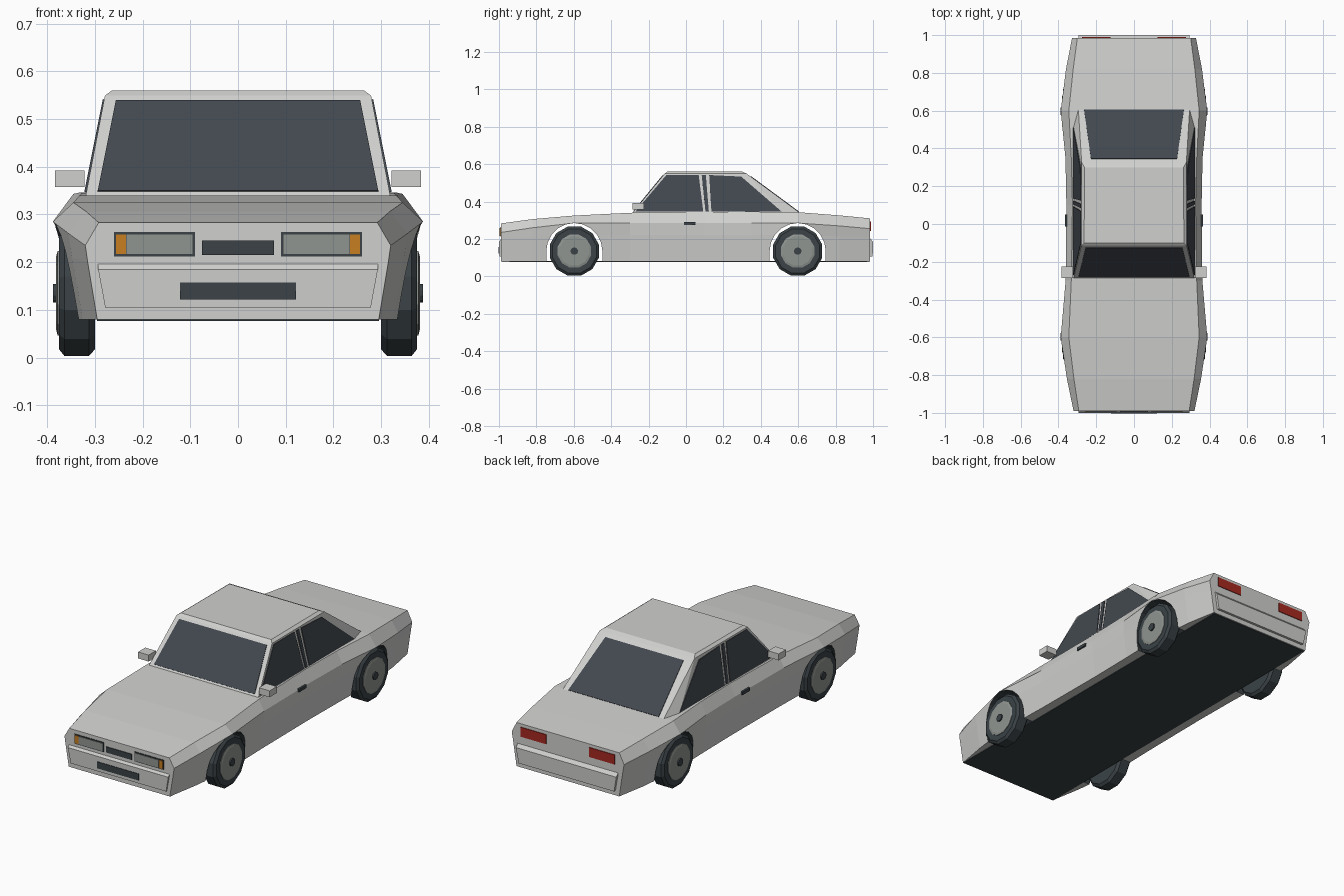
import bpy, bmesh, math
from mathutils import Vector

old = bpy.data.objects.get("Cube")
if old:
    bpy.data.objects.remove(old, do_unlink=True)


def material(name, r, g, b):
    m = bpy.data.materials.new(name)
    m.use_nodes = True
    m.diffuse_color = (r, g, b, 1)
    m.node_tree.nodes["Principled BSDF"].inputs["Base Color"].default_value = (r, g, b, 1)
    return m


PAINT = material("silver paint", 0.63, 0.63, 0.62)
GLASS = material("dark glass", 0.055, 0.065, 0.078)
RUBBER = material("black rubber", 0.043, 0.055, 0.062)
METAL = material("grey metal", 0.28, 0.30, 0.28)
AMBER = material("amber lamp", 0.58, 0.21, 0.015)
RED = material("red lamp", 0.38, 0.022, 0.014)


def make(name, verts, faces, *mats):
    """Mesh object with outward normals."""
    bm = bmesh.new()
    vs = [bm.verts.new(v) for v in verts]
    for f in faces:
        bm.faces.new([vs[i] for i in f])
    bmesh.ops.recalc_face_normals(bm, faces=bm.faces)
    me = bpy.data.meshes.new(name)
    bm.to_mesh(me)
    bm.free()
    for m in mats:
        me.materials.append(m)
    ob = bpy.data.objects.new(name, me)
    bpy.context.collection.objects.link(ob)
    return ob


def loft(name, rings, mat):
    """Skin a list of equal rings and cap both ends."""
    n = len(rings[0])
    faces = [tuple(range(n)), tuple(range((len(rings) - 1) * n, len(rings) * n))]
    for r in range(len(rings) - 1):
        for i in range(n):
            j = (i + 1) % n
            faces.append((r * n + i, r * n + j, r * n + n + j, r * n + n + i))
    return make(name, [v for ring in rings for v in ring], faces, mat)


def box(name, x0, x1, y0, y1, z0, z1, mat):
    ring = lambda z: [(x0, y0, z), (x1, y0, z), (x1, y1, z), (x0, y1, z)]
    return loft(name, [ring(z0), ring(z1)], mat)


def plate(name, pts, mat, lift=0.003):
    """Thin pane over a flat outline, raised along its outward normal."""
    pts = [Vector(p) for p in pts]
    n = (pts[1] - pts[0]).cross(pts[2] - pts[0]).normalized()
    if n.dot(sum(pts, Vector()) / len(pts) - Vector((0, 0.1, 0.3))) < 0:
        n = -n
    return loft(name, [[p - n * lift for p in pts], [p + n * lift for p in pts]], mat)


# Body shell: y, then half width and height of sill, waist, crease and deck edge
stations = [
    (-0.99, 0.295, 0.315, 0.20, 0.32, 0.235, 0.292, 0.283),
    (-0.82, 0.325, 0.348, 0.21, 0.355, 0.26, 0.318, 0.306),
    (-0.60, 0.352, 0.375, 0.22, 0.388, 0.285, 0.345, 0.325),
    (-0.30, 0.345, 0.358, 0.22, 0.362, 0.285, 0.332, 0.340),
    (0.10, 0.342, 0.355, 0.22, 0.358, 0.285, 0.326, 0.345),
    (0.35, 0.345, 0.360, 0.22, 0.363, 0.285, 0.332, 0.346),
    (0.60, 0.352, 0.375, 0.22, 0.388, 0.285, 0.345, 0.343),
    (0.82, 0.330, 0.350, 0.215, 0.360, 0.27, 0.322, 0.326),
    (0.985, 0.300, 0.320, 0.21, 0.328, 0.255, 0.300, 0.310),
]
rings = []
for y, ws, wm, zm, wc, zc, wt, zt in stations:
    half = [(ws, 0.08), (wm, zm), (wc, zc), (wt, zt)]
    rings.append([(x, y, z) for x, z in half] + [(-x, y, z) for x, z in reversed(half)])
body = loft("body_shell", rings, PAINT)

# Wheel arches cut through the shell
for y in (-0.597, 0.597):
    arc = [(y + 0.15 * math.cos(math.pi * i / 10), 0.135 + 0.15 * math.sin(math.pi * i / 10))
           for i in range(11)]
    outline = arc + [(y - 0.15, 0), (y + 0.15, 0)]
    cutter = loft("arch_cutter", [[(x, a, b) for a, b in outline] for x in (-0.6, 0.6)], RUBBER)
    cutter.hide_render = True
    mod = body.modifiers.new("arch", "BOOLEAN")
    mod.operation = "DIFFERENCE"
    mod.solver = "EXACT"
    mod.material_mode = "TRANSFER"
    mod.object = cutter
    bpy.context.view_layer.objects.active = body
    bpy.ops.object.modifier_apply(modifier=mod.name)
    bpy.data.objects.remove(cutter, do_unlink=True)

box("floor_panel", -0.295, 0.295, -0.985, 0.98, 0.077, 0.083, RUBBER)

# Cabin with tapered rear pillars and a chamfered roof
right = [(0.32, -0.29, 0.335), (0.322, 0.52, 0.335), (0.295, 0.615, 0.335),
         (0.279, -0.115, 0.549), (0.277, 0.325, 0.549), (0.264, -0.10, 0.56), (0.262, 0.30, 0.56)]
verts = right + [(-x, y, z) for x, y, z in right]
side = [(0, 1, 4, 3), (1, 2, 4), (3, 4, 6, 5)]
faces = side + [tuple(i + 7 for i in f) for f in side]
faces += [(0, 3, 10, 7), (2, 4, 11, 9), (3, 5, 12, 10), (4, 6, 13, 11), (5, 6, 13, 12),
          (0, 1, 2, 9, 8, 7)]
make("cabin", verts, faces, PAINT)


def screen(name, y_low, y_high, low, high, mat):
    """Symmetric pane; low and high are (half width, fraction of the slope)."""
    rows = []
    for w, t in (low, high):
        rows.append((w, y_low + (y_high - y_low) * t, 0.335 + 0.214 * t))
    (a, ya, za), (b, yb, zb) = rows
    plate(name, [(-a, ya, za), (a, ya, za), (b, yb, zb), (-b, yb, zb)], mat)


screen("windscreen", -0.29, -0.115, (0.294, 0.06), (0.256, 0.95), GLASS)
screen("rear_window", 0.615, 0.325, (0.264, 0.04), (0.228, 0.93), GLASS)

# Side glass: outlines in y and z laid onto the sloping cabin side
panes = {
    "front_side_window": [(-0.27, 0.347), (-0.105, 0.541), (0.068, 0.541), (0.092, 0.347)],
    "pillar_trim": [(0.104, 0.347), (0.084, 0.541), (0.106, 0.541), (0.122, 0.347)],
    "rear_side_window": [(0.136, 0.347), (0.124, 0.541), (0.295, 0.533), (0.51, 0.347)],
}
for s, tag in ((1, "left"), (-1, "right")):
    for name, outline in panes.items():
        plate(f"{name}_{tag}",
              [(s * (0.321 - (z - 0.335) * 0.2), y, z) for y, z in outline], GLASS, 0.0035)

# Bumpers: lower block with a sloped top edge
for s, name in ((-1, "front_bumper"), (1, "rear_bumper")):
    prof = [(0.96, 0.105), (0.998, 0.105), (1.0, 0.185), (0.985, 0.202), (0.96, 0.202)]
    loft(name, [[(x * (0.95 if z < 0.15 else 1), s * y, z) for y, z in prof]
                for x in (-0.293, 0.293)], PAINT)

# Front and rear fittings
box("upper_grille", -0.075, 0.075, -0.994, -0.986, 0.215, 0.245, RUBBER)
box("lower_grille", -0.122, 0.122, -1.002, -0.994, 0.122, 0.157, RUBBER)


def mirrored_box(name, x0, x1, *rest):
    box(name + "_left", x0, x1, *rest)
    box(name + "_right", -x1, -x0, *rest)


mirrored_box("lamp_surround", 0.09, 0.26, -0.993, -0.986, 0.212, 0.263, RUBBER)
mirrored_box("headlamp", 0.095, 0.234, -0.996, -0.988, 0.217, 0.258, METAL)
mirrored_box("indicator", 0.235, 0.256, -0.996, -0.988, 0.217, 0.258, AMBER)
mirrored_box("tail_lamp", 0.125, 0.275, 0.981, 0.989, 0.243, 0.293, RED)
mirrored_box("door_mirror", 0.322, 0.384, -0.285, -0.225, 0.358, 0.392, PAINT)
mirrored_box("door_handle", 0.352, 0.366, -0.012, 0.05, 0.275, 0.291, RUBBER)


def lathe(name, s, y, profile, mat, sides=12):
    """Rings of (x, radius) around a wheel axle."""
    loft(name, [[(s * x, y + r * math.cos(math.tau * (i + 0.5) / sides),
                  0.135 + r * math.sin(math.tau * (i + 0.5) / sides)) for i in range(sides)]
                for x, r in profile], mat)


# Wheels
for s, lr in ((1, "left"), (-1, "right")):
    for y, fr in ((-0.597, "front"), (0.597, "rear")):
        lathe(f"{fr}_tyre_{lr}", s, y,
              [(0.30, 0.122), (0.312, 0.136), (0.364, 0.136), (0.375, 0.122)], RUBBER)
        lathe(f"{fr}_rim_{lr}", s, y, [(0.365, 0.092), (0.378, 0.092), (0.381, 0.08)], METAL)
        lathe(f"{fr}_hub_{lr}", s, y, [(0.375, 0.02), (0.388, 0.02)], RUBBER)
